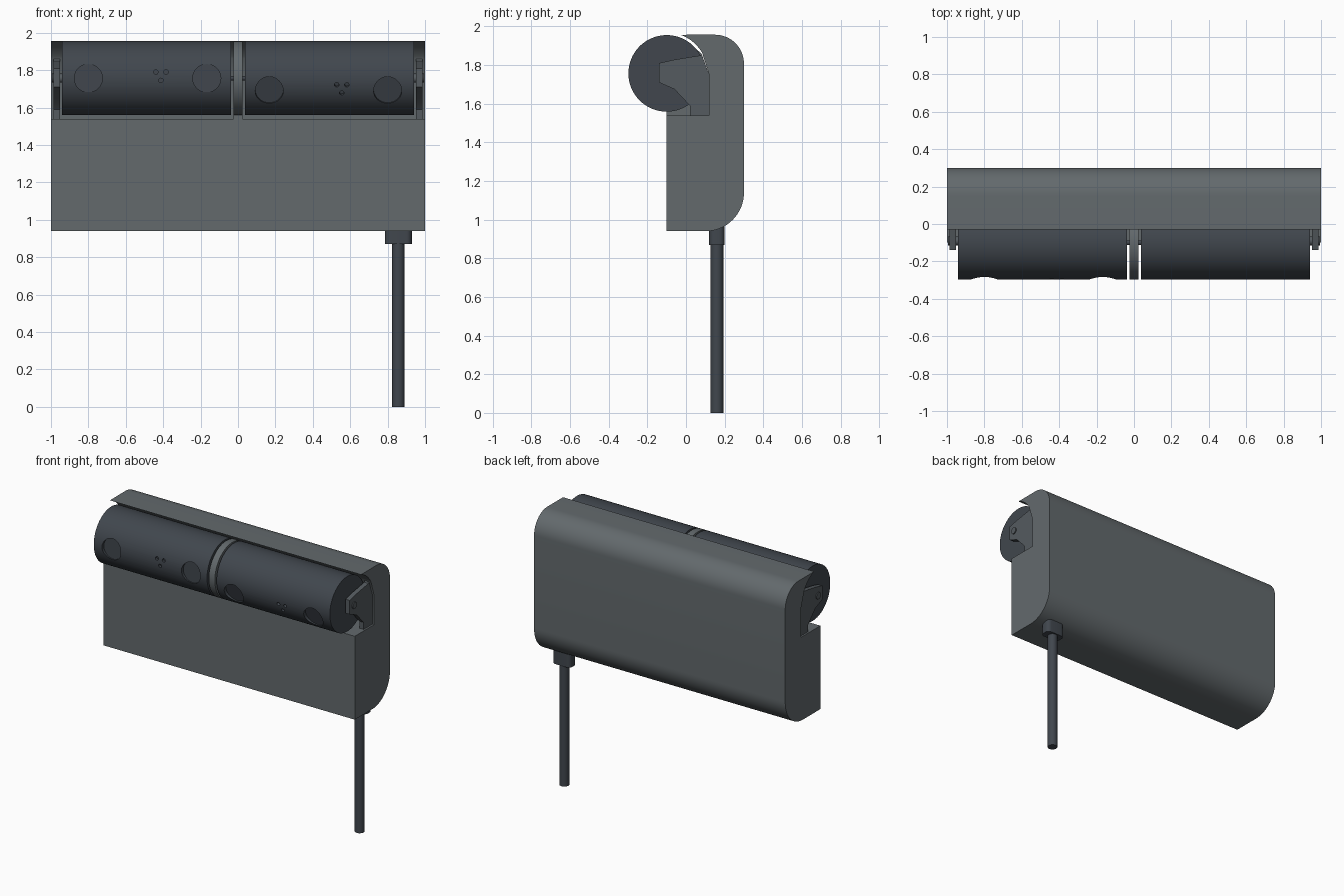
import bpy, bmesh
from math import sin, cos, pi, radians
from mathutils import Vector, Matrix

cube = bpy.data.objects.get("Cube")
if cube:
    bpy.data.objects.remove(cube, do_unlink=True)

AXIS_Y, AXIS_Z, DRUM_R = -0.10, 1.757, 0.198


def material(name, rgb):
    m = bpy.data.materials.new(name)
    m.use_nodes = True
    m.diffuse_color = (*rgb, 1)
    m.node_tree.nodes["Principled BSDF"].inputs["Base Color"].default_value = (*rgb, 1)
    return m


grey = material("housing grey", (0.125, 0.143, 0.152))
dark = material("dark slate", (0.052, 0.062, 0.075))
mid = material("bracket grey", (0.09, 0.104, 0.115))


def finish(name, bm, mat):
    bmesh.ops.recalc_face_normals(bm, faces=bm.faces)
    mesh = bpy.data.meshes.new(name)
    bm.to_mesh(mesh)
    bm.free()
    mesh.materials.append(mat)
    ob = bpy.data.objects.new(name, mesh)
    bpy.context.collection.objects.link(ob)
    return ob


def smooth(ob):
    bpy.ops.object.select_all(action='DESELECT')
    ob.select_set(True)
    bpy.context.view_layer.objects.active = ob
    bpy.ops.object.shade_smooth_by_angle(angle=radians(30))
    return ob


def arc(cy, cz, r, a0, a1, n=16):
    """Points on an arc in the side plane, angles in degrees."""
    return [(cy + r * cos(radians(a0 + (a1 - a0) * i / n)),
             cz + r * sin(radians(a0 + (a1 - a0) * i / n))) for i in range(n + 1)]


def extrude_x(name, profile, x0, x1, mat):
    """Side profile (y, z) swept between two x positions."""
    bm = bmesh.new()
    face = bm.faces.new([bm.verts.new((x0, y, z)) for y, z in profile])
    out = bmesh.ops.extrude_face_region(bm, geom=[face])["geom"]
    bmesh.ops.translate(bm, vec=(x1 - x0, 0, 0),
                        verts=[v for v in out if isinstance(v, bmesh.types.BMVert)])
    return smooth(finish(name, bm, mat))


def add_cylinder(bm, start, end, r, seg=32):
    start, end = Vector(start), Vector(end)
    d = end - start
    m = Matrix.Translation((start + end) / 2) @ d.to_track_quat('Z', 'Y').to_matrix().to_4x4()
    bmesh.ops.create_cone(bm, cap_ends=True, segments=seg, radius1=r, radius2=r,
                          depth=d.length, matrix=m)


def cylinder(name, start, end, r, mat, seg=32):
    bm = bmesh.new()
    add_cylinder(bm, start, end, r, seg)
    return smooth(finish(name, bm, mat))


# Housing: rounded back, cove around the drums, front ledge
housing_profile = (
    [(-0.10, 0.94)] + arc(0.10, 1.14, 0.20, -90, 0)
    + arc(0.15, 1.807, 0.15, 0, 90)
    + arc(AXIS_Y, AXIS_Z, 0.212, 70.5, 30, 12)
    + [(0.12, 1.75), (0.12, 1.54), (-0.10, 1.54)])
extrude_x("housing", housing_profile, -1, 1, grey)


# Drums with round recesses and a trio of pin holes, each drum turned by its own tilt
def drum(name, x0, x1, tilt, recesses, holes):
    bm = bmesh.new()
    add_cylinder(bm, (x0, AXIS_Y, AXIS_Z), (x1, AXIS_Y, AXIS_Z), DRUM_R, 96)
    body = finish(name, bm, dark)
    cut = bmesh.new()
    for x in recesses:
        add_cylinder(cut, (x, -DRUM_R + 0.022, 0), (x, -0.3, 0), 0.075, 48)
    for x, z in holes:
        add_cylinder(cut, (x, -DRUM_R + 0.02, z), (x, -0.3, z), 0.012, 16)
    cut.transform(Matrix.Translation((0, AXIS_Y, AXIS_Z)) @ Matrix.Rotation(radians(tilt), 4, 'X'))
    cutter = finish(name + "_cutter", cut, dark)
    cutter.hide_render = True
    mod = body.modifiers.new("recesses", 'BOOLEAN')
    mod.operation, mod.solver, mod.object = 'DIFFERENCE', 'EXACT', cutter
    bpy.ops.object.select_all(action='DESELECT')
    body.select_set(True)
    bpy.context.view_layer.objects.active = body
    bpy.ops.object.modifier_apply(modifier=mod.name)
    bpy.data.objects.remove(cutter, do_unlink=True)
    smooth(body)


def trio(x):
    return [(x - 0.027, 0.033), (x + 0.027, 0.033), (x, -0.012)]


drum("right_drum", -0.94, -0.038, 0, (-0.80, -0.167), trio(-0.412))
drum("left_drum", 0.038, 0.94, 20, (0.167, 0.80), trio(0.555))

# Centre divider: disc on a foot that reaches the housing
extrude_x("centre_divider",
          arc(AXIS_Y, AXIS_Z, DRUM_R, 60, 270, 64) + [(AXIS_Y, 1.54), (0.12, 1.54), (0.12, 1.75), (0.08, 1.86)],
          -0.024, 0.024, grey)
cylinder("centre_axle", (-0.05, AXIS_Y, AXIS_Z), (0.05, AXIS_Y, AXIS_Z), 0.012, dark, 16)

# End brackets with pivot pins
bracket_profile = [(0.12, 1.54), (0.12, 1.75), (0.08, 1.86), (0.075, 1.85), (-0.06, 1.828),
                   (-0.14, 1.81), (-0.14, 1.71), (-0.06, 1.675), (0.02, 1.59), (0.02, 1.54)]
for side, s in (("left", 1), ("right", -1)):
    extrude_x(side + "_bracket", bracket_profile, s * 0.953, s * 0.987, mid)
    cylinder(side + "_pivot_pin", (s * 0.93, AXIS_Y + 0.01, AXIS_Z), (s * 0.994, AXIS_Y + 0.01, AXIS_Z),
             0.024, mid, 24)

# Cable with its flat-sided collar
bm = bmesh.new()
ring = []
for cx, cy, a0 in ((1, 1, 0), (-1, 1, 90), (-1, -1, 180), (1, -1, 270)):
    ring += arc(0.857 + cx * 0.043, 0.16 + cy * 0.011, 0.029, a0, a0 + 90, 6)
base = bm.faces.new([bm.verts.new((x, y, 0.87)) for x, y in ring])
top = bmesh.ops.extrude_face_region(bm, geom=[base])["geom"]
bmesh.ops.translate(bm, vec=(0, 0, 0.12), verts=[v for v in top if isinstance(v, bmesh.types.BMVert)])
smooth(finish("cable_collar", bm, dark))
cylinder("cable", (0.857, 0.16, 0), (0.857, 0.16, 0.9), 0.033, dark)
